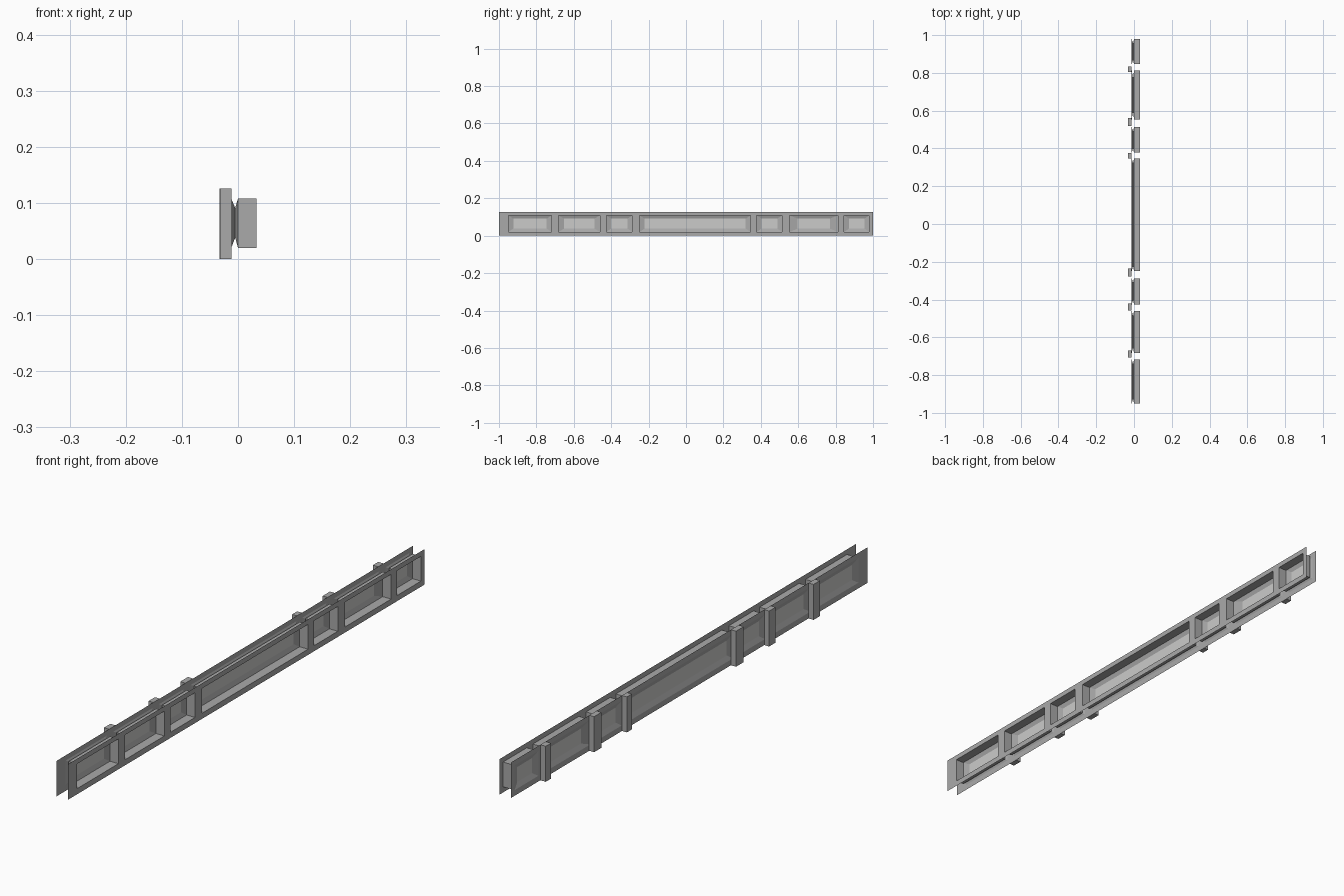
import bpy, bmesh

if "Cube" in bpy.data.objects:
    bpy.data.objects.remove(bpy.data.objects["Cube"])

def material(name, rgb):
    m = bpy.data.materials.new(name)
    m.diffuse_color = (*rgb, 1)
    m.use_nodes = True
    m.node_tree.nodes["Principled BSDF"].inputs["Base Color"].default_value = m.diffuse_color
    return m

WALL = material("wall_grey", (0.40, 0.40, 0.40))
GLASS = material("pale_glass", (0.60, 0.60, 0.59))

H = 0.126                       # wall height
X_FRONT, X_MID, X_PINCH, X_BACK = 0.033, 0.0, -0.005, -0.012
Z0, Z1 = 0.02, 0.108            # window opening
P0, P1 = 0.038, 0.091           # glass opening
# window y start, y end, splay inset
WINDOWS = [(-0.95, -0.718, 0.027), (-0.682, -0.46, 0.03), (-0.426, -0.288, 0.025),
           (-0.248, 0.346, 0.027), (0.378, 0.513, 0.025), (0.554, 0.812, 0.043),
           (0.846, 0.979, 0.025)]
# pilaster y start, y end, outer x
PILASTERS = [(-0.706, -0.67, -0.032), (-0.458, -0.422, -0.031), (-0.278, -0.235, -0.032),
             (0.348, 0.376, -0.031), (0.519, 0.56, -0.031), (0.804, 0.834, -0.033)]

def finish(name, bm, mat):
    bmesh.ops.remove_doubles(bm, verts=bm.verts, dist=1e-5)
    me = bpy.data.meshes.new(name)
    bm.to_mesh(me)
    bm.free()
    me.materials.append(mat)
    ob = bpy.data.objects.new(name, me)
    bpy.context.collection.objects.link(ob)
    return ob

def quad(bm, pts):
    return bm.faces.new([bm.verts.new(p) for p in pts])

def rect(x, y0, y1, z0, z1):
    return [(x, y0, z0), (x, y1, z0), (x, y1, z1), (x, y0, z1)]

def sheet(name, x, facing):
    """Thin wall sheet pierced by the window openings."""
    bm = bmesh.new()
    ys = [-1] + [v for w in WINDOWS for v in w[:2]] + [1]
    zs = [0, Z0, Z1, H]
    for i in range(len(ys) - 1):
        for j in range(3):
            if i % 2 == 1 and j == 1:
                continue
            p = rect(x, ys[i], ys[i + 1], zs[j], zs[j + 1])
            quad(bm, p if facing > 0 else p[::-1])
    bmesh.ops.remove_doubles(bm, verts=bm.verts, dist=1e-5)
    bmesh.ops.dissolve_limit(bm, angle_limit=0.01, verts=bm.verts, edges=bm.edges)
    return finish(name, bm, WALL)

def tube(bm, a, b):
    """Four faces joining two rectangles."""
    for i in range(4):
        j = (i + 1) % 4
        quad(bm, [a[i], a[j], b[j], b[i]])

# inner and outer wall sheets
sheet("front_wall", X_FRONT, 1)
sheet("back_wall", X_BACK, -1)

# deep reveals, splayed frames and glass
for n, (y0, y1, s) in enumerate(WINDOWS, 1):
    front = rect(X_FRONT, y0, y1, Z0, Z1)
    mid = rect(X_MID, y0, y1, Z0, Z1)
    pinch = rect(X_PINCH, y0 + s, y1 - s, P0, P1)
    back = rect(X_BACK, y0, y1, Z0, Z1)
    bm = bmesh.new()
    tube(bm, front, mid)
    finish(f"window_reveal_{n}", bm, WALL)
    bm = bmesh.new()
    tube(bm, mid, pinch)
    tube(bm, pinch, back)
    finish(f"window_frame_{n}", bm, WALL)
    bm = bmesh.new()
    quad(bm, pinch)
    finish(f"window_glass_{n}", bm, GLASS)

# pilasters on the back wall
for n, (y0, y1, x) in enumerate(PILASTERS, 1):
    bm = bmesh.new()
    bmesh.ops.create_cube(bm, size=1)
    for v in bm.verts:
        v.co = (x if v.co.x < 0 else X_BACK, y0 if v.co.y < 0 else y1, 0 if v.co.z < 0 else H)
    finish(f"pilaster_{n}", bm, WALL)
